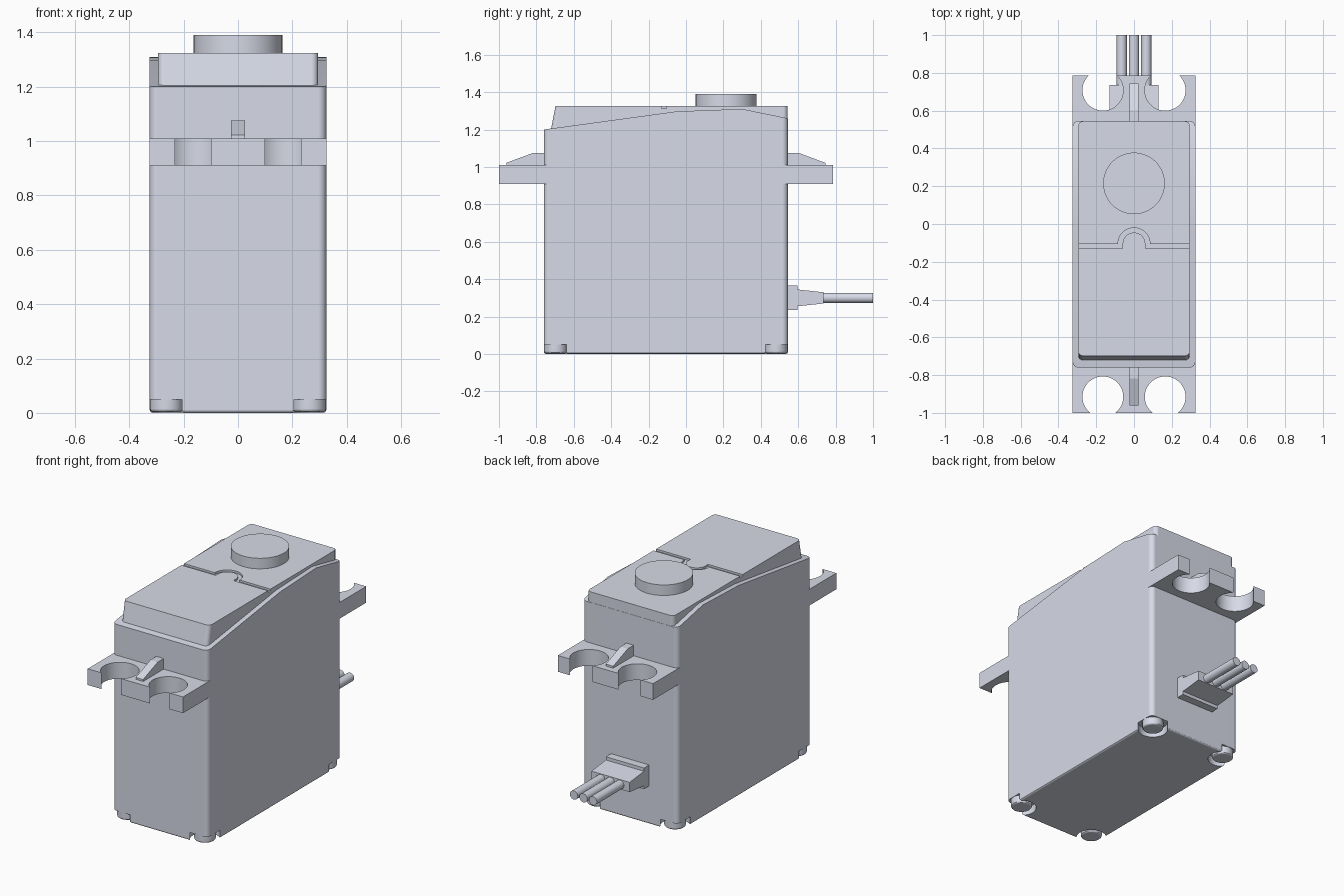
import bpy, bmesh, math
from mathutils import Vector

cube = bpy.data.objects.get("Cube")
if cube:
    bpy.data.objects.remove(cube, do_unlink=True)

grey = bpy.data.materials.new("pale blue grey plastic")
grey.use_nodes = True
COLOUR = (0.79, 0.82, 0.93, 1)
grey.diffuse_color = COLOUR
grey.node_tree.nodes["Principled BSDF"].inputs["Base Color"].default_value = COLOUR


def prism(name, outline, axis, lo, hi, round_upright=0, round_base=0):
    """Extrude a 2D outline along x (outline is y, z) or z (outline is x, y)."""
    bm = bmesh.new()
    place = (lambda p: (lo, *p)) if axis == "x" else (lambda p: (*p, lo))
    face = bm.faces.new([bm.verts.new(place(p)) for p in outline])
    ext = bmesh.ops.extrude_face_region(bm, geom=[face])
    move = Vector((hi - lo, 0, 0)) if axis == "x" else Vector((0, 0, hi - lo))
    bmesh.ops.translate(bm, vec=move, verts=[v for v in ext["geom"] if isinstance(v, bmesh.types.BMVert)])
    bmesh.ops.recalc_face_normals(bm, faces=bm.faces)
    if round_upright:
        edges = [e for e in bm.edges if abs((e.verts[0].co - e.verts[1].co).normalized().z) > 0.9]
        bmesh.ops.bevel(bm, geom=edges, offset=round_upright, segments=4, profile=0.5, affect="EDGES")
    if round_base:
        base = min(v.co.z for v in bm.verts)
        edges = [e for e in bm.edges if all(v.co.z < base + 1e-4 for v in e.verts)]
        bmesh.ops.bevel(bm, geom=edges, offset=round_base, segments=3, profile=0.5, affect="EDGES")
    mesh = bpy.data.meshes.new(name)
    bm.to_mesh(mesh)
    bm.free()
    mesh.materials.append(grey)
    obj = bpy.data.objects.new(name, mesh)
    bpy.context.collection.objects.link(obj)
    return obj


def arc(x, y, r, start, end, n):
    return [(x + r * math.cos(start + (end - start) * i / n),
             y + r * math.sin(start + (end - start) * i / n)) for i in range(n + 1)]


def disc(name, x, y, r, lo, hi, n=48, **kw):
    return prism(name, arc(x, y, r, 0, math.tau, n)[:-1], "z", lo, hi, **kw)


def activate(obj):
    bpy.ops.object.select_all(action="DESELECT")
    obj.select_set(True)
    bpy.context.view_layer.objects.active = obj


def cut(obj, cutters):
    activate(obj)
    for c in cutters:
        mod = obj.modifiers.new("cut", "BOOLEAN")
        mod.operation, mod.solver, mod.object = "DIFFERENCE", "EXACT", c
        bpy.ops.object.modifier_apply(modifier=mod.name)
        bpy.data.objects.remove(c, do_unlink=True)


def smooth(obj):
    activate(obj)
    bpy.ops.object.shade_smooth_by_angle(angle=math.radians(30))
    obj.modifiers.new("even normals", "WEIGHTED_NORMAL").keep_sharp = True


HALF, FRONT, BACK = 0.325, -0.76, 0.545

# Main case with a sloping shoulder and screw recesses under each corner
case = prism("case", [(FRONT, 0), (BACK, 0), (BACK, 1.26), (0.3, 1.31), (-0.05, 1.297), (FRONT, 1.2)],
             "x", -HALF, HALF, round_upright=0.03, round_base=0.012)
corners = [(sx * 0.263, y) for sx in (-1, 1) for y in (-0.697, 0.482)]
cut(case, [disc("recess_cutter", x, y, 0.085, -0.05, 0.05) for x, y in corners])
smooth(case)
for i, (x, y) in enumerate(corners):
    smooth(disc(f"corner_screw_{i + 1}", x, y, 0.061, 0.003, 0.07, n=32, round_base=0.012))

# Lid with a thin seam that loops around a half circle
lid = prism("lid", [(-0.724, 1.19), (0.544, 1.25), (0.544, 1.325), (-0.698, 1.325)],
            "x", -0.295, 0.295, round_upright=0.025)
seam = ([(-0.35, -0.105)] + arc(0, -0.105, 0.085, math.pi, 0, 20) + [(0.35, -0.105), (0.35, -0.13), (0.06, -0.13)]
        + arc(0, -0.105, 0.06, 0, math.pi, 20) + [(-0.06, -0.13), (-0.35, -0.13)])
cut(lid, [prism("seam_cutter", seam, "z", 1.313, 1.4)])
smooth(lid)

# Output boss
smooth(disc("output_boss", 0, 0.215, 0.163, 1.3, 1.39, n=64))

# Mounting ears with open screw holes, and a stiffening rib on each
for side, root, tip, hole_y, d in (("front", FRONT, -1.0, -0.915, -1), ("back", BACK, 0.785, 0.708, 1)):
    inner = root - d * 0.03
    ear = prism(side + "_mounting_ear", [(-HALF, inner), (HALF, inner), (HALF, tip), (-HALF, tip)], "z", 0.91, 1.01)
    # Keep the hidden root inside the case's rounded corners
    cut(ear, [disc("hole_cutter", sx * 0.165, hole_y, 0.108, 0.8, 1.1) for sx in (-1, 1)])
    smooth(ear)
    prism(side + "_rib", [(inner, 1.0), (root + d * 0.2, 1.0), (root + d * 0.2, 1.022),
                          (root + d * 0.058, 1.075), (inner, 1.075)], "x", -0.025, 0.025)

# Cable boot and three wires
prism("cable_boot", [(0.52, 0.235), (0.595, 0.235), (0.595, 0.255), (0.735, 0.27),
                     (0.735, 0.33), (0.595, 0.345), (0.595, 0.365), (0.52, 0.365)], "x", -0.13, 0.13)
for i in (-1, 0, 1):
    wire = disc(f"wire_{i + 2}", 0, 0, 0.027, 0, 0.3, n=24)
    wire.rotation_euler.x = -math.pi / 2
    wire.location = (i * 0.065, 0.7, 0.3)
    smooth(wire)
